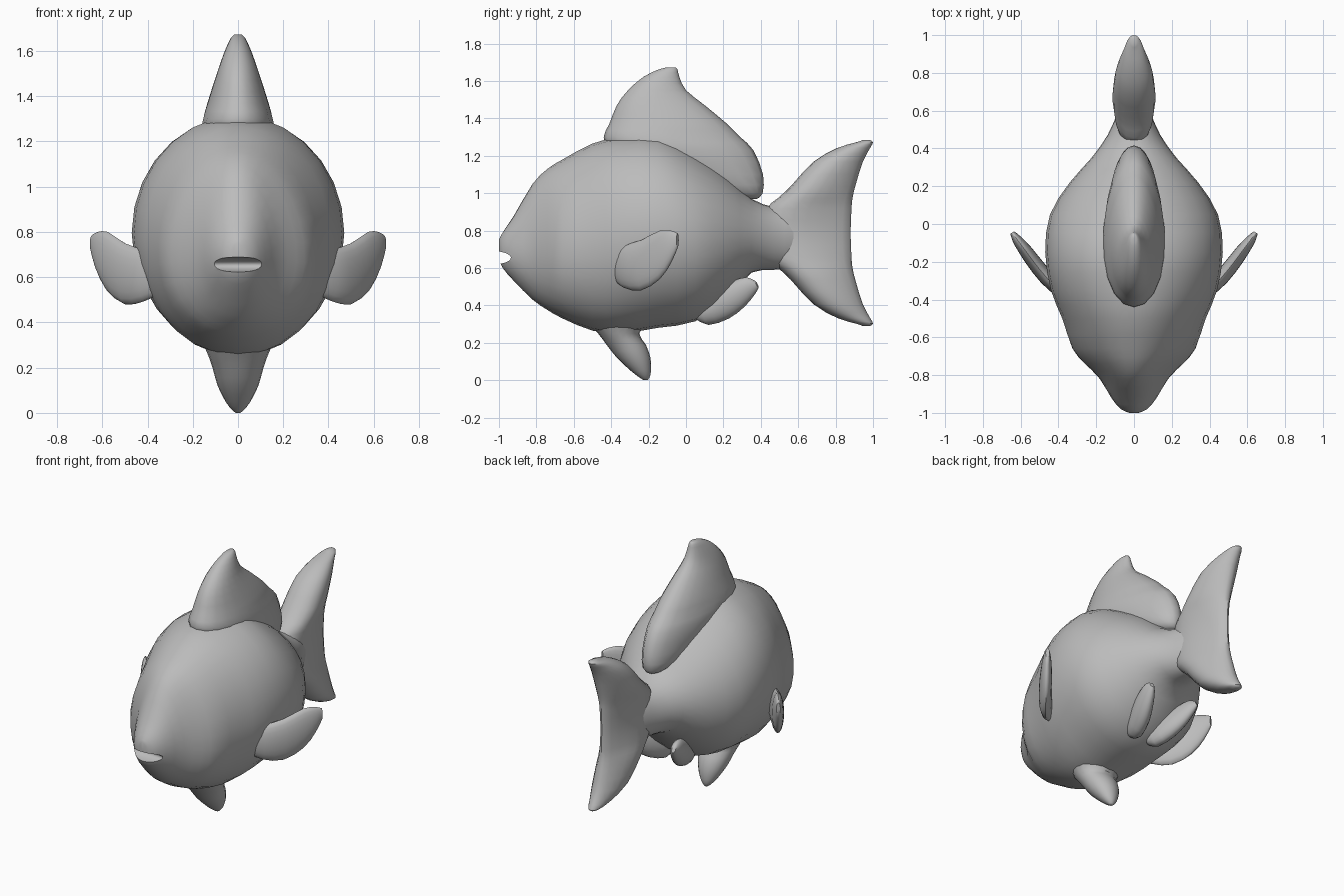
import bpy, bmesh, math
from mathutils import Vector

if "Cube" in bpy.data.objects:
    bpy.data.objects.remove(bpy.data.objects["Cube"])

mat = bpy.data.materials.new("plain_grey")
mat.diffuse_color = (0.5, 0.5, 0.5, 1)
mat.use_nodes = True
mat.node_tree.nodes["Principled BSDF"].inputs["Base Color"].default_value = mat.diffuse_color


def resample(rows, k):
    """Smooth a list of number rows with a Catmull-Rom spline."""
    out = []
    for i in range(len(rows) - 1):
        quad = [rows[max(i - 1, 0)], rows[i], rows[i + 1], rows[min(i + 2, len(rows) - 1)]]
        for j in range(k):
            t = j / k
            out.append([0.5 * (2 * b + (c - a) * t + (2 * a - 5 * b + 4 * c - d) * t * t
                               + (3 * b - a - 3 * c + d) * t ** 3)
                        for a, b, c, d in zip(*quad)])
    out.append(rows[-1])
    return out


def loft(name, rows, normal=(1, 0, 0), n=20, k=2):
    """Skin oval sections; each row is edge point a, edge point b, half thickness, taper to b."""
    normal = Vector(normal).normalized()
    bm = bmesh.new()
    rings = []
    for r in resample(rows, k):
        a, b, t, s = Vector(r[0:3]), Vector(r[3:6]), r[6], r[7]
        ring = []
        for i in range(n):
            ang = 2 * math.pi * i / n
            c = math.cos(ang)
            thick = t * math.sin(ang) * (1 - 0.5 * s * (1 + c))
            ring.append(bm.verts.new((a + b) / 2 + (b - a) / 2 * c + normal * thick))
        rings.append(ring)
    for p, q in zip(rings, rings[1:]):
        for i in range(n):
            bm.faces.new((p[i], p[(i + 1) % n], q[(i + 1) % n], q[i]))
    for ring in (rings[0], rings[-1]):
        mid = bm.verts.new(sum((v.co for v in ring), Vector()) / n)
        for i in range(n):
            bm.faces.new((ring[i], ring[(i + 1) % n], mid))
    bmesh.ops.recalc_face_normals(bm, faces=bm.faces)
    me = bpy.data.meshes.new(name)
    bm.to_mesh(me)
    bm.free()
    me.materials.append(mat)
    ob = bpy.data.objects.new(name, me)
    bpy.context.collection.objects.link(ob)
    return ob


def smooth(ob, angle=50):
    bpy.ops.object.select_all(action='DESELECT')
    ob.select_set(True)
    bpy.context.view_layer.objects.active = ob
    bpy.ops.object.shade_smooth_by_angle(angle=math.radians(angle))


# body: y, bottom z, top z, half width, taper towards the top
body_rows = [
    (-1.0, 0.65, 0.75, 0.025, 0), (-0.98, 0.60, 0.79, 0.07, 0),
    (-0.92, 0.53, 0.88, 0.13, 0.15), (-0.82, 0.43, 1.05, 0.21, 0.3),
    (-0.74, 0.375, 1.13, 0.30, 0.3), (-0.66, 0.33, 1.18, 0.37, 0.25),
    (-0.5, 0.265, 1.265, 0.40, 0.1),
    (-0.35, 0.25, 1.30, 0.44, 0), (-0.15, 0.28, 1.31, 0.47, 0),
    (0.05, 0.315, 1.21, 0.445, 0), (0.22, 0.44, 1.09, 0.34, 0),
    (0.35, 0.575, 0.97, 0.225, 0), (0.47, 0.59, 0.925, 0.14, 0),
    (0.58, 0.61, 0.91, 0.09, 0), (0.70, 0.70, 0.86, 0.03, 0)]
body = loft("body", [(0, y, lo, 0, y, hi, w, s) for y, lo, hi, w, s in body_rows], n=28)

# mouth slit cut into the snout
bpy.ops.mesh.primitive_uv_sphere_add(segments=20, ring_count=12, location=(0, -1.03, 0.655))
cutter = bpy.context.object
cutter.name = "mouth_cutter"
cutter.scale = (0.25, 0.105, 0.035)
cutter.hide_render = True
cutter.data.materials.append(mat)
cut = body.modifiers.new("mouth", 'BOOLEAN')
cut.operation, cut.solver, cut.object = 'DIFFERENCE', 'EXACT', cutter
bpy.ops.object.select_all(action='DESELECT')
body.select_set(True)
bpy.context.view_layer.objects.active = body
bpy.ops.object.modifier_apply(modifier="mouth")
bpy.data.objects.remove(cutter)
smooth(body)


def upright(name, table):
    """Fin on the middle plane: z, front y, back y, half thickness, taper to the back."""
    smooth(loft(name, [(0, y0, z, 0, y1, z, t, s) for z, y0, y1, t, s in table]))


# tail fin, mirrored about its middle height
half = [(0.0, 0.40, 0.88, 0.115, 0.5), (0.13, 0.43, 0.885, 0.13, 0.5),
        (0.185, 0.49, 0.89, 0.14, 0.5),
        (0.25, 0.56, 0.905, 0.145, 0.5), (0.38, 0.68, 0.945, 0.12, 0.4),
        (0.455, 0.81, 0.985, 0.07, 0.3), (0.485, 0.91, 1.0, 0.035, 0), (0.497, 0.945, 0.985, 0.012, 0)]
upright("tail_fin", [(0.787 - r[0], *r[1:]) for r in half[:0:-1]]
        + [(0.787 + r[0], *r[1:]) for r in half])

# dorsal fin
upright("dorsal_fin", [
    (0.97, 0.28, 0.38, 0.03, 0), (1.0, 0.15, 0.41, 0.08, 0), (1.1, -0.2, 0.412, 0.15, 0.2),
    (1.23, -0.4, 0.36, 0.19, 0.3), (1.3, -0.44, 0.29, 0.18, 0.3), (1.37, -0.41, 0.22, 0.15, 0.2),
    (1.47, -0.37, 0.10, 0.115, 0.2), (1.55, -0.31, 0.0, 0.085, 0.2),
    (1.62, -0.23, -0.035, 0.05, 0), (1.66, -0.15, -0.045, 0.03, 0), (1.673, -0.10, -0.055, 0.015, 0)])

# belly fin
upright("belly_fin", [
    (0.32, -0.53, -0.2, 0.16, 0), (0.25, -0.47, -0.25, 0.13, 0), (0.19, -0.425, -0.215, 0.11, 0),
    (0.12, -0.37, -0.19, 0.09, 0), (0.05, -0.295, -0.187, 0.055, 0),
    (0.015, -0.25, -0.195, 0.028, 0), (0.0, -0.225, -0.205, 0.01, 0)])

for side, sx in (("right", 1), ("left", -1)):
    # pectoral fins: x, y, bottom z, top z, half thickness
    table = [(0.30, -0.40, 0.55, 0.70, 0.03), (0.41, -0.335, 0.495, 0.72, 0.04),
             (0.50, -0.24, 0.48, 0.75, 0.04), (0.575, -0.14, 0.54, 0.80, 0.035),
             (0.62, -0.08, 0.63, 0.80, 0.025), (0.645, -0.045, 0.71, 0.785, 0.012)]
    smooth(loft(side + "_pectoral_fin",
                [(sx * x, y, lo, sx * x, y, hi, t, 0) for x, y, lo, hi, t in table],
                (0.85 * sx, -0.53, 0)))
    # rear lower fins: x, lower edge y z, upper edge y z, half thickness
    table = [(0.06, 0.05, 0.33, 0.03, 0.39, 0.03), (0.08, 0.12, 0.295, 0.09, 0.43, 0.05),
             (0.115, 0.23, 0.33, 0.18, 0.50, 0.055), (0.145, 0.31, 0.39, 0.26, 0.535, 0.045),
             (0.165, 0.365, 0.455, 0.325, 0.55, 0.03), (0.175, 0.388, 0.495, 0.37, 0.53, 0.012)]
    smooth(loft(side + "_rear_fin",
                [(sx * x, y0, z0, sx * x, y1, z1, t, 0) for x, y0, z0, y1, z1, t in table],
                (0.93 * sx, -0.36, 0)))
